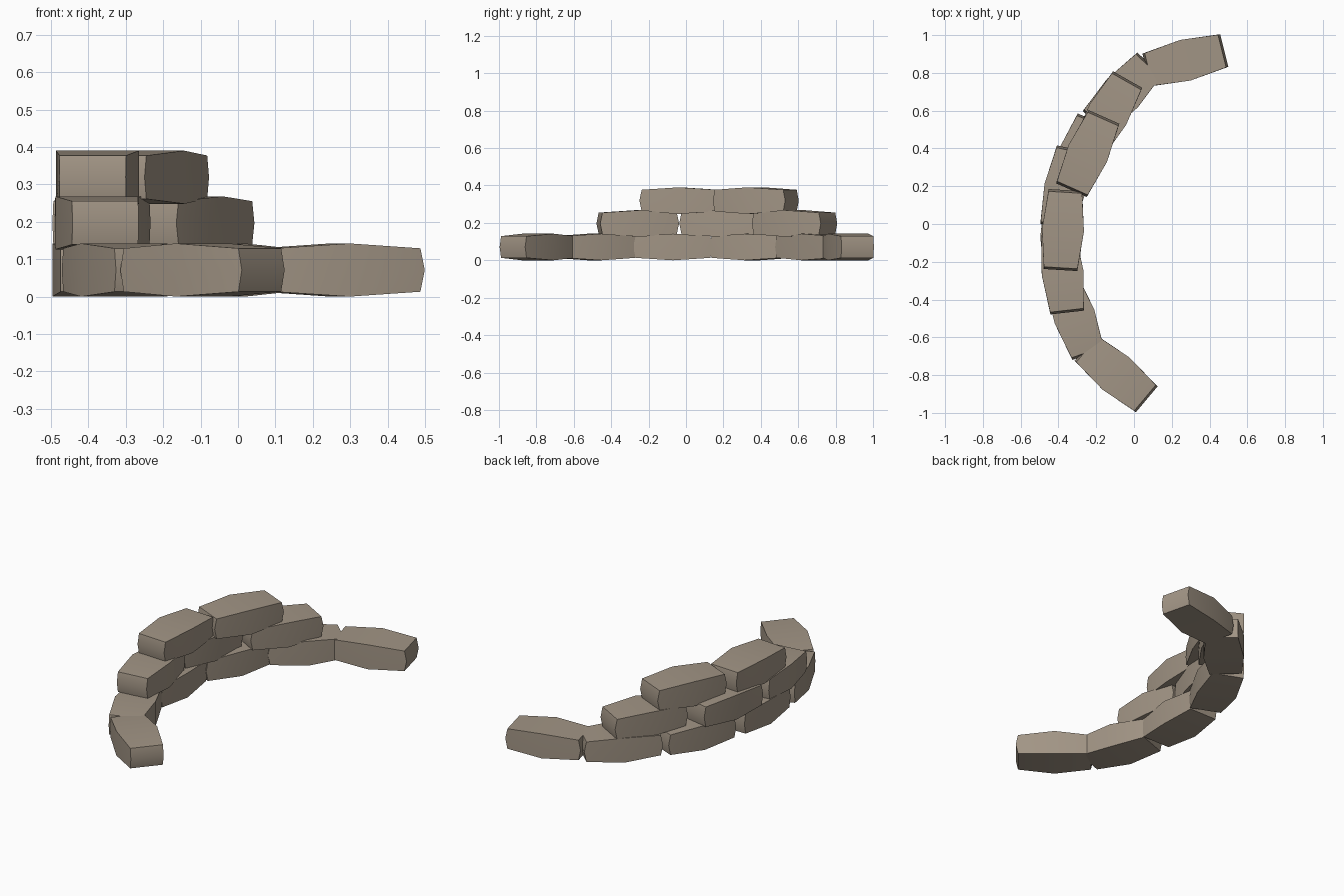
import bpy, math
from mathutils import Matrix

if "Cube" in bpy.data.objects:
    bpy.data.objects.remove(bpy.data.objects["Cube"])

stone = bpy.data.materials.new("warm grey stone")
stone.diffuse_color = (0.36, 0.30, 0.235, 1)
stone.use_nodes = True
stone.node_tree.nodes["Principled BSDF"].inputs["Base Color"].default_value = stone.diffuse_color

LENGTH, BULGE = 0.40, 0.012       # brick length and the swelling of its end faces
END_W, MID_W = 0.178, 0.222       # width at the ends and the middle
END_H, MID_H = 0.116, 0.142       # height at the ends and the middle


def brick(name, x, y, z, angle):
    """Brick swollen at mid length, with end faces pushed out at mid height."""
    verts, faces = [], []
    # three rings along the length, six points each
    for s in (-1, 0, 1):
        w, h = (MID_W, MID_H) if s == 0 else (END_W, END_H)
        for sy, sz in ((-1, -1), (1, -1), (1, 0), (1, 1), (-1, 1), (-1, 0)):
            out = BULGE if sz == 0 else 0
            verts.append((s * (LENGTH / 2 + out), sy * w / 2, sz * h / 2))
    for r in (0, 6):
        for i in range(6):
            j = (i + 1) % 6
            faces.append((r + i, r + 6 + i, r + 6 + j, r + j))
    # end caps, split at mid height
    faces += [(0, 1, 2, 5), (5, 2, 3, 4), (12, 17, 14, 13), (17, 16, 15, 14)]
    me = bpy.data.meshes.new(name)
    me.from_pydata(verts, [], [f[::-1] for f in faces])
    me.transform(Matrix.Translation((x, y, z)) @ Matrix.Rotation(math.radians(angle), 4, 'Z'))
    me.materials.append(stone)
    ob = bpy.data.objects.new(name, me)
    bpy.context.collection.objects.link(ob)
    # consistent outward normals, smooth across the soft edges
    bpy.ops.object.select_all(action='DESELECT')
    bpy.context.view_layer.objects.active = ob
    ob.select_set(True)
    bpy.ops.object.mode_set(mode='EDIT')
    bpy.ops.mesh.select_all(action='SELECT')
    bpy.ops.mesh.normals_make_consistent(inside=False)
    bpy.ops.object.mode_set(mode='OBJECT')
    bpy.ops.object.shade_smooth_by_angle(angle=math.radians(30))


# courses of the curved wall: height, then x, y, heading of each brick
courses = {
    "bottom_brick": (0.071, [(-0.095, -0.792, 140), (-0.315, -0.49, 110), (-0.385, -0.07, 90),
                             (-0.295, 0.355, 68), (-0.062, 0.692, 47), (0.272, 0.867, 14)]),
    "middle_brick": (0.197, [(-0.378, -0.258, 96.5), (-0.365, 0.19, 78), (-0.138, 0.58, 60.5)]),
    "top_brick": (0.319, [(-0.376, -0.032, 86.5), (-0.245, 0.373, 66)]),
}
for name, (z, places) in courses.items():
    for i, (x, y, a) in enumerate(places, 1):
        brick(f"{name}_{i}", x, y, z, a)
